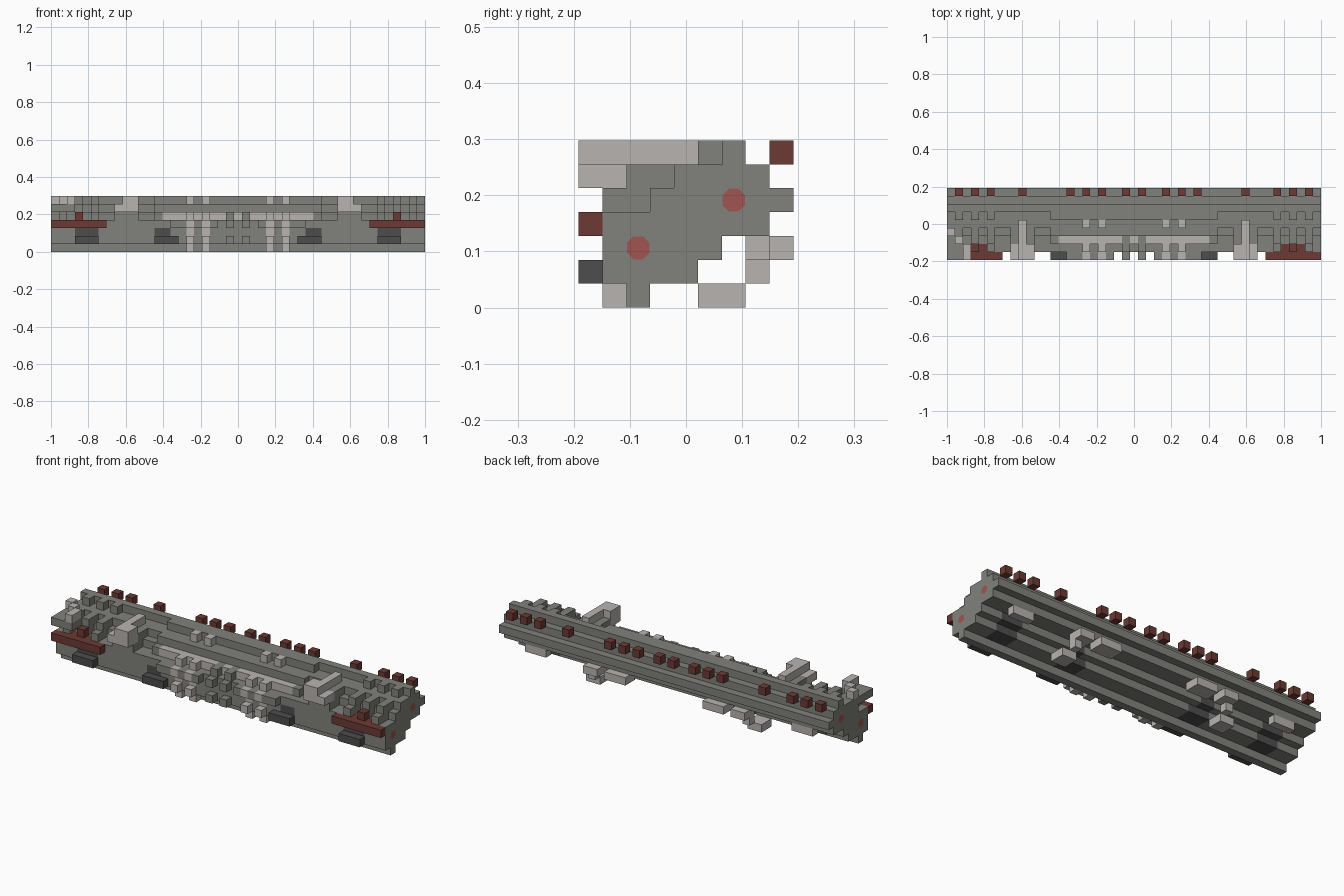
import bpy
import bmesh
import math
from mathutils import Vector

if "Cube" in bpy.data.objects:
    bpy.data.objects.remove(bpy.data.objects["Cube"])

U = 2 / 47          # edge of one cube
HALF, END = 23, 23.5


def material(name, rgb):
    m = bpy.data.materials.new(name)
    m.use_nodes = True
    col = (*rgb, 1)
    m.diffuse_color = col
    bsdf = m.node_tree.nodes["Principled BSDF"]
    bsdf.inputs["Base Color"].default_value = col
    bsdf.inputs["Roughness"].default_value = 0.9
    return m


grey = material("hull grey", (0.22, 0.22, 0.2))
light = material("light grey", (0.48, 0.455, 0.435))
dark = material("dark grey", (0.075, 0.075, 0.075))
red = material("dark red", (0.15, 0.042, 0.034))
bright = material("bright red", (0.35, 0.09, 0.08))

cells = {}          # (column, depth, row) -> part name
parts = {}          # part name -> material


def fill(part, mat, xs, ys, zs):
    parts[part] = mat
    for x in xs:
        for y in ys:
            for z in zs:
                cells[x, y, z] = part


def span(a, b):
    return range(a, b + 1)


def both(part, mat, xs, ys, zs):
    for s in (-1, 1):
        fill(part, mat, [s * x for x in xs], ys, zs)


# hull: a stepped section running the full length
section = [(2, 2), (1, 4), (1, 5), (1, 7), (3, 8), (4, 7), (6, 6)]
for row, (a, b) in enumerate(section):
    fill("hull", grey, span(-HALF, HALF), span(a, b), [row])

# raised middle terraces
fill("middle_terraces", grey, span(-10, 10), [5], [6])
fill("middle_terraces", grey, span(-10, 10), [3], [5])
fill("middle_terraces", grey, span(-10, 10), [2], [4])

# battlements on each step near the ends
teeth = (18, 20, 22)
both("battlements", grey, teeth, [5], [6])
both("battlements", grey, teeth, [2, 3], [5])
both("battlements", grey, teeth, [1, 2], [4])

# saddles with light bridges over them
both("saddles", grey, span(13, 15), [2, 3], [5])
both("saddles", grey, span(13, 15), [1, 2], [4])
both("bridges", light, [14], span(1, 4), [6])
both("bridges", light, [13], [0, 1], [6])
both("bridges", light, [14], [0], [6])
both("bridges", light, span(13, 15), [0, 1], [5])

# dark engine pods along the lower front
both("engine_pods", dark, span(18, 20), span(0, 4), [1])
both("engine_pods", dark, span(18, 20), [1, 5], [2])
both("engine_pods", dark, span(8, 10), span(0, 4), [1])
both("engine_pods", dark, [9, 10], [1, 5], [2])

# arches and zigzag light pillars at the middle front
both("arches", grey, span(3, 8), [0], [3])
both("arches", grey, [1], [0], [1, 3])
both("arches", grey, [1], [1], [4])
both("light_lintel", light, span(2, 9), [2], [4])
fill("light_lintel", light, [0], [2], [4])
both("pillars", light, [4, 6], [0], [1, 3])
both("pillars", light, [4, 6], [1], [0, 2, 4])
both("roof_posts", light, [4, 6], [4], [6])

# red side rails with a stud
both("red_rails", red, span(17, HALF), [0], [3])
both("red_rails", red, span(19, 21), [1], [3])
both("red_rails", red, [20], [1], [4])

# small deck on the right end with a diagonal railing
for x, deepest in ((-23, 3), (-22, 2), (-21, 1)):
    fill("end_deck", grey, [x], span(0, deepest), [5])
    fill("deck_railing", light, [x], [deepest], [6])
fill("deck_railing", light, [-21], [0], [6])

# red cubes along the back
both("back_lamps", red, (1, 4, 6, 8, 14, 18, 20, 22), [8], [6])

# light blocks hanging under the back
both("hanging_blocks", light, span(18, 20), [7], [2])
both("hanging_blocks", light, span(6, 8), [7, 8], [2])
both("hanging_blocks", light, [10, 11], [7, 8], [2])
both("hanging_blocks", light, [11], [7], [1])
both("hanging_blocks", light, span(11, 12), [5, 6], [0])


def point(x, y, z):
    return Vector((x * U, (y - 4) * U, (z + 0.5) * U))


def make_object(name, bm, mat):
    mesh = bpy.data.meshes.new(name)
    bm.to_mesh(mesh)
    bm.free()
    mesh.materials.append(mat)
    ob = bpy.data.objects.new(name, mesh)
    bpy.context.collection.objects.link(ob)


# turn each part's exposed cube sides into one clean mesh
for part, mat in parts.items():
    bm = bmesh.new()
    for cell, owner in cells.items():
        if owner != part:
            continue
        for axis in range(3):
            for s in (-1, 1):
                n = [0, 0, 0]
                n[axis] = s
                if tuple(c + d for c, d in zip(cell, n)) in cells:
                    continue
                a, b = (axis + 1) % 3, (axis + 2) % 3
                corners = []
                for p, q in ((-1, -1), (1, -1), (1, 1), (-1, 1))[::s]:
                    v = list(cell)
                    v[axis] += s / 2
                    v[a] += p / 2
                    v[b] += q / 2
                    corners.append(bm.verts.new(point(*v)))
                bm.faces.new(corners)
    bmesh.ops.remove_doubles(bm, verts=bm.verts, dist=U / 50)
    bmesh.ops.dissolve_limit(bm, angle_limit=0.02, verts=bm.verts, edges=bm.edges)
    make_object(part, bm, mat)

# bright octagonal ports on both ends
bm = bmesh.new()
for s in (-1, 1):
    for y, z in ((6, 4), (2, 2)):
        ring = []
        for i in range(8):
            t = math.radians(45 * i + 22.5) * s
            ring.append(bm.verts.new(point(s * (END + 0.02), y + 0.52 * math.cos(t),
                                           z + 0.52 * math.sin(t))))
        bm.faces.new(ring)
make_object("end_ports", bm, bright)
